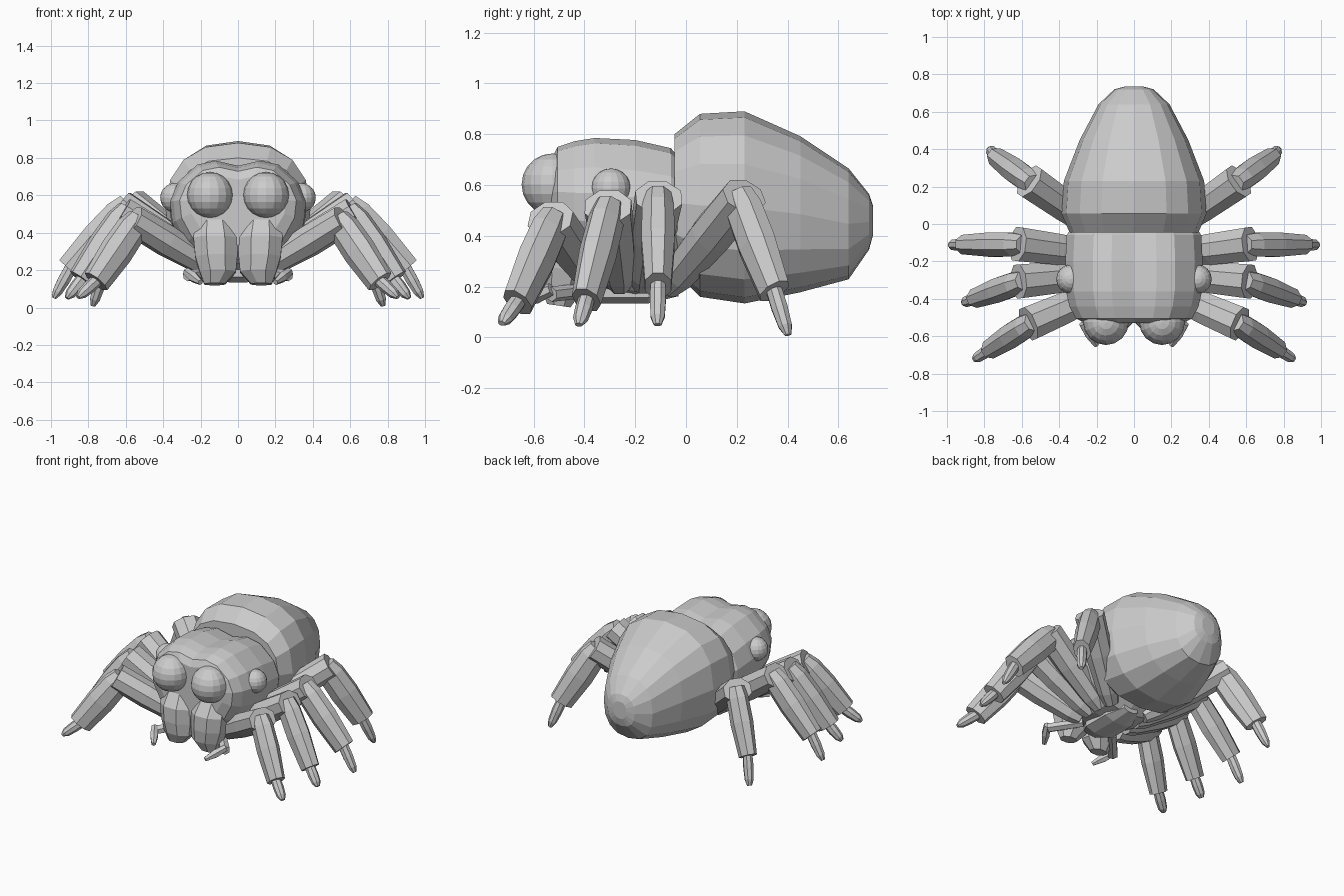
import bpy, bmesh, math
from mathutils import Vector

if "Cube" in bpy.data.objects:
    bpy.data.objects.remove(bpy.data.objects["Cube"])


def make(name, bm, mirror=False):
    bmesh.ops.recalc_face_normals(bm, faces=bm.faces)
    me = bpy.data.meshes.new(name)
    bm.to_mesh(me)
    bm.free()
    ob = bpy.data.objects.new(name, me)
    bpy.context.collection.objects.link(ob)
    if mirror:
        m = ob.modifiers.new("Mirror", 'MIRROR')
        m.use_mirror_merge = False
    return ob


def loft(bm, rings):
    loops = [[bm.verts.new(p) for p in r] for r in rings]
    n = len(loops[0])
    for a, b in zip(loops, loops[1:]):
        for i in range(n):
            j = (i + 1) % n
            bm.faces.new((a[i], a[j], b[j], b[i]))
    bm.faces.new(loops[0][::-1])
    bm.faces.new(loops[-1])


def tube(bm, pts, n=8, turn=0.5):
    """pts: (x, y, z, side radius, upper radius), rings square to the overall direction"""
    d = (Vector(pts[-1][:3]) - Vector(pts[0][:3])).normalized()
    ref = Vector((0, 1, 0)) if abs(d.z) > 0.97 else Vector((0, 0, 1))
    side = d.cross(ref).normalized()
    up = side.cross(d)
    angs = [(i + turn) * math.tau / n for i in range(n)]
    loft(bm, [[Vector(p[:3]) + side * p[3] * math.cos(a) + up * p[4] * math.sin(a)
               for a in angs] for p in pts])


def along(a, b, steps):
    a, b = Vector(a), Vector(b)
    return [(*a.lerp(b, t), rs, ru) for t, rs, ru in steps]


def ball(name, loc, r):
    bm = bmesh.new()
    bmesh.ops.create_uvsphere(bm, u_segments=16, v_segments=10, radius=r)
    bmesh.ops.translate(bm, verts=bm.verts, vec=loc)
    make(name, bm, True)


def bulge(v, p=0.83):
    return math.copysign(abs(v) ** p, v) if abs(v) > 1e-6 else 0.0


# abdomen: y, centre z, half width, half height
bm = bmesh.new()
loft(bm, [[(hw * bulge(math.sin(i * math.tau / 16)), y, zc + hh * bulge(math.cos(i * math.tau / 16)))
           for i in range(16)]
          for y, zc, hw, hh in [(-.045, .53, .345, .27), (.055, .52, .387, .36),
                                (.23, .512, .375, .378), (.45, .485, .290, .307),
                                (.64, .447, .19, .218), (.72, .455, .105, .11),
                                (.735, .46, .05, .06)]])
make("abdomen", bm)

# head and thorax: one grooved half section, scaled ring by ring
half = [(.0, .955), (.12, 1), (.22, .965), (.325, .81), (.367, .64),
        (.355, .45), (.29, .24), (.16, .05), (0, 0)]
section = half + [(-x, z) for x, z in half[-2:0:-1]]
bm = bmesh.new()
loft(bm, [[(x * w, y, lo + z * (hi - lo)) for x, z in section]
          for y, w, hi, lo in [(-.53, .70, .70, .34), (-.505, .85, .75, .26),
                               (-.44, .94, .772, .21), (-.36, .99, .785, .18),
                               (-.2, 1.0, .777, .15), (-.06, .98, .745, .16),
                               (-.0, .88, .68, .22)]])
make("head_thorax", bm)

# eyes
ball("front_eye", (.15, -.525, .602), .122)
ball("side_eye", (.338, -.295, .587), .078)

# jaws
bm = bmesh.new()
tube(bm, [(.125, -.45, .47, .105, .08), (.12, -.48, .37, .128, .115),
          (.116, -.485, .27, .122, .112), (.108, -.495, .19, .105, .09),
          (.125, -.50, .125, .06, .05)])
make("jaw", bm, True)

# feelers beside the jaws
bm = bmesh.new()
tube(bm, along((.12, -.36, .19), (.27, -.53, .17), [(0, .03, .03), (1, .035, .03)]), 6)
tube(bm, along((.275, -.53, .19), (.2, -.65, .135), [(0, .022, .025), (.5, .028, .03), (1, .015, .015)]), 6)
make("feeler", bm, True)

# belly plate
bm = bmesh.new()
tube(bm, [(0, -.42, .19, .07, .03), (0, -.34, .175, .12, .045),
          (0, -.15, .175, .12, .045), (0, -.03, .19, .06, .03)])
make("belly_plate", bm)

# legs: root, knee, ankle, tip
legs = [((.14, -.35, .21), (.545, -.525, .455), (.755, -.66, .145), (.855, -.725, .055)),
        ((.14, -.26, .21), (.595, -.305, .50), (.83, -.39, .155), (.915, -.422, .05)),
        ((.14, -.17, .21), (.60, -.11, .535), (.895, -.11, .21), (.985, -.112, .05)),
        ((.13, -.07, .20), (.54, .215, .54), (.72, .345, .19), (.775, .402, .01))]
for k, (root, knee, ankle, tip) in enumerate(legs, 1):
    bm = bmesh.new()
    tube(bm, along(root, knee, [(0, .05, .05), (.15, .07, .07), (.6, .09, .086), (1.05, .098, .082)]))
    tube(bm, along(knee, ankle, [(-.06, .056, .068), (.12, .068, .09), (.5, .071, .095), (1.02, .056, .08)]))
    tube(bm, along(ankle, tip, [(-.2, .03, .035), (.4, .034, .035), (.8, .03, .028), (1, .016, .012)]))
    make(f"leg_{k}", bm, True)
